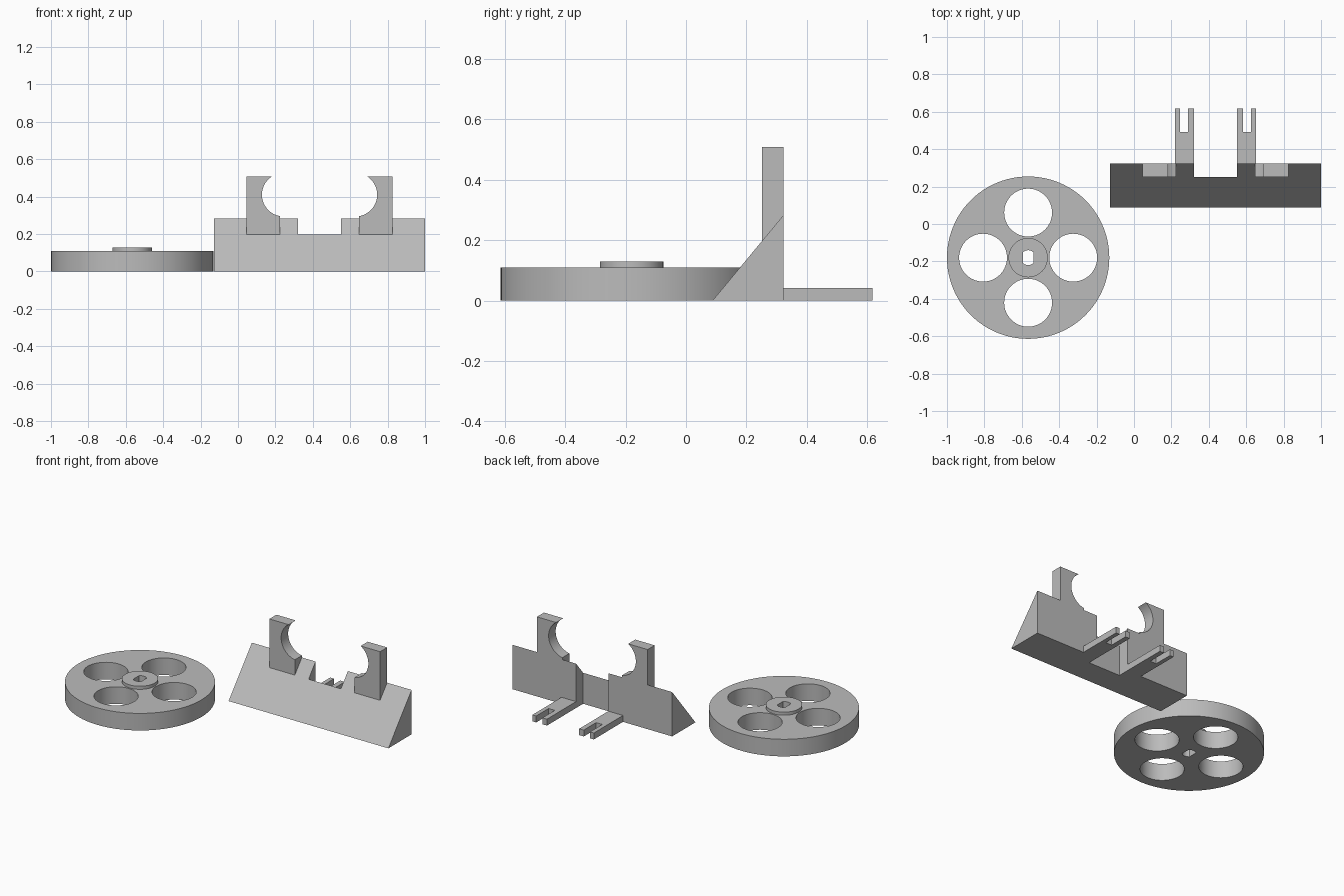
import bpy
import bmesh
from math import cos, sin, pi, acos, asin
from mathutils import Vector

if "Cube" in bpy.data.objects:
    bpy.data.objects.remove(bpy.data.objects["Cube"], do_unlink=True)

grey = bpy.data.materials.new("plain grey")
grey.use_nodes = True
grey.diffuse_color = (0.5, 0.5, 0.5, 1)
grey.node_tree.nodes["Principled BSDF"].inputs["Base Color"].default_value = (0.5, 0.5, 0.5, 1)


def prism(name, profile, axis, start, end):
    """Extrude a 2D profile along x, y or z."""
    place = {"x": lambda a, b: (start, a, b),
             "y": lambda a, b: (a, start, b),
             "z": lambda a, b: (a, b, start)}[axis]
    bm = bmesh.new()
    face = bm.faces.new([bm.verts.new(place(a, b)) for a, b in profile])
    out = bmesh.ops.extrude_face_region(bm, geom=[face])
    move = Vector([end - start if axis == k else 0 for k in "xyz"])
    bmesh.ops.translate(bm, vec=move, verts=[v for v in out["geom"] if isinstance(v, bmesh.types.BMVert)])
    bmesh.ops.recalc_face_normals(bm, faces=bm.faces)
    mesh = bpy.data.meshes.new(name)
    bm.to_mesh(mesh)
    bm.free()
    mesh.materials.append(grey)
    ob = bpy.data.objects.new(name, mesh)
    bpy.context.collection.objects.link(ob)
    return ob


def arc(cx, cy, r, a0, a1, n):
    return [(cx + r * cos(a0 + (a1 - a0) * i / n), cy + r * sin(a0 + (a1 - a0) * i / n)) for i in range(n + 1)]


def circle(cx, cy, r, n):
    return arc(cx, cy, r, 0, 2 * pi, n)[:-1]


def combine(target, tool, operation):
    """Apply a boolean and discard its tool."""
    mod = target.modifiers.new(operation.title(), "BOOLEAN")
    mod.object, mod.operation, mod.solver = tool, operation, "EXACT"
    bpy.context.view_layer.objects.active = target
    bpy.ops.object.modifier_apply(modifier=mod.name)
    bpy.data.objects.remove(tool, do_unlink=True)


# Wheel disc with raised hub
WX, WY = -0.566, -0.18
wheel = prism("wheel", circle(WX, WY, 0.434, 96), "z", 0, 0.109)
combine(wheel, prism("hub", circle(WX, WY, 0.105, 48), "z", 0.05, 0.129), "UNION")

# Four round lightening holes
for k in range(4):
    hx, hy = WX + 0.241 * cos(k * pi / 2), WY + 0.241 * sin(k * pi / 2)
    combine(wheel, prism("hole", circle(hx, hy, 0.128, 64), "z", -0.1, 0.3), "DIFFERENCE")

# Shaft hole with two flat sides
t = acos(0.028 / 0.04)
slot = arc(WX, WY, 0.04, t, pi - t, 10) + arc(WX, WY, 0.04, pi + t, 2 * pi - t, 10)
combine(wheel, prism("shaft_hole", slot, "z", -0.1, 0.3), "DIFFERENCE")

# Wedge base with a notch in the back
MID, FRONT, BACK, RECESS = 0.436, 0.088, 0.323, 0.252
bracket = prism("bracket", [(FRONT, 0), (BACK, 0), (BACK, 0.283)], "x", -0.128, 1.0)
notch = [(MID - 0.114, RECESS), (MID + 0.114, RECESS), (MID + 0.114, 0.5), (MID - 0.114, 0.5)]
combine(bracket, prism("notch", notch, "z", -0.1, 0.5), "DIFFERENCE")

# Mirrored posts with round bites, and forked prongs
INNER, OUTER, TOP = 0.211, 0.391, 0.508
BX, BZ, R = 0.192, 0.41, 0.116
for side in (-1, 1):
    a_low = -acos((INNER - BX) / R)
    a_high = asin((TOP - BZ) / R)
    post = [(INNER, 0.1), (OUTER, 0.1), (OUTER, TOP)] + arc(BX, BZ, R, a_high, a_low, 28)
    post = [(MID + side * a, z) for a, z in post]
    combine(bracket, prism("post", post, "y", RECESS, BACK), "UNION")

    prong = [(0.114, 0.29), (0.217, 0.29), (0.217, 0.617), (0.19, 0.617),
             (0.19, 0.492), (0.146, 0.492), (0.146, 0.617), (0.114, 0.617)]
    prong = [(MID + side * a, y) for a, y in prong]
    combine(bracket, prism("prong", prong, "z", 0, 0.041), "UNION")

# Smooth round walls, crisp edges
for ob in (wheel, bracket):
    bpy.ops.object.select_all(action="DESELECT")
    ob.select_set(True)
    bpy.context.view_layer.objects.active = ob
    bpy.ops.object.shade_smooth_by_angle(angle=0.5)
